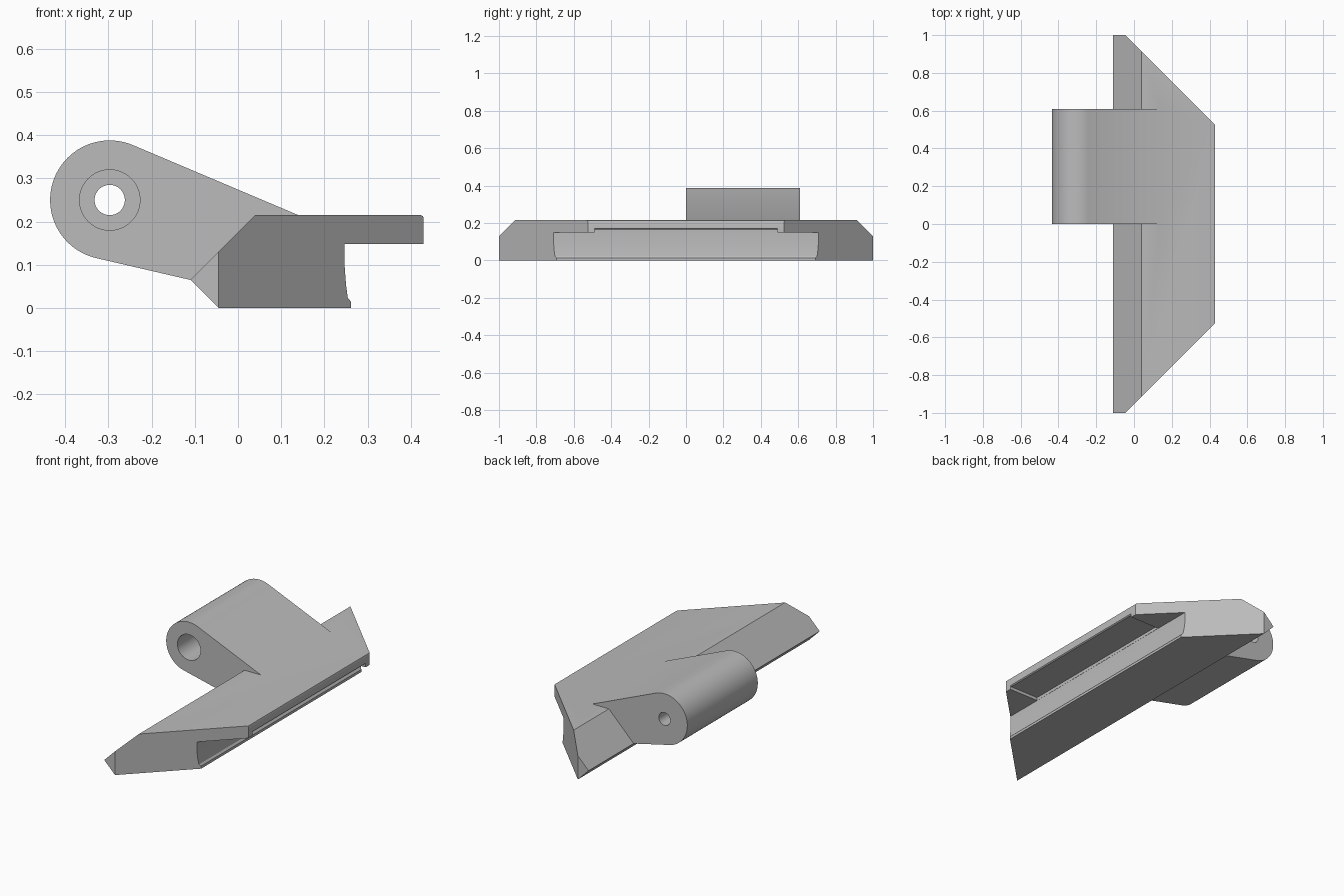
import bpy, bmesh
from math import atan2, acos, cos, sin, hypot, radians, pi

if "Cube" in bpy.data.objects:
    bpy.data.objects.remove(bpy.data.objects["Cube"])

grey = bpy.data.materials.new("plain grey")
grey.use_nodes = True
grey.diffuse_color = (0.5, 0.5, 0.5, 1)
grey.node_tree.nodes["Principled BSDF"].inputs["Base Color"].default_value = (0.5, 0.5, 0.5, 1)


def prism(name, profile, front, back, caps=None):
    """Extrude an (x, z) profile along y; front and back give y for each x."""
    bm = bmesh.new()
    a = [bm.verts.new((x, front(x), z)) for x, z in profile]
    b = [bm.verts.new((x, back(x), z)) for x, z in profile]
    n = len(profile)
    for i in range(n):
        j = (i + 1) % n
        bm.faces.new((a[i], a[j], b[j], b[i]))
    for cap in caps or [range(n)]:
        bm.faces.new([a[i] for i in reversed(cap)])
        bm.faces.new([b[i] for i in cap])
    bmesh.ops.recalc_face_normals(bm, faces=bm.faces)
    mesh = bpy.data.meshes.new(name)
    bm.to_mesh(mesh)
    bm.free()
    mesh.materials.append(grey)
    ob = bpy.data.objects.new(name, mesh)
    bpy.context.collection.objects.link(ob)
    return ob


def straight(name, profile, y0, y1):
    return prism(name, profile, lambda x: y0, lambda x: y1)


def circle(r, n=64):
    return [(CX + r * cos(2 * pi * i / n), CZ + r * sin(2 * pi * i / n)) for i in range(n)]


def combine(target, tool, operation):
    mod = target.modifiers.new(operation.title(), "BOOLEAN")
    mod.operation, mod.solver, mod.object = operation, "EXACT", tool
    bpy.context.view_layer.objects.active = target
    bpy.ops.object.modifier_apply(modifier=mod.name)
    bpy.data.objects.remove(tool)


# Clamp body: one cross-section with mitred ends
section = [(-0.11, 0.065), (-0.045, 0), (0.262, 0), (0.262, 0.014), (0.254, 0.024),
           (0.25, 0.055), (0.247, 0.095), (0.247, 0.148), (0.43, 0.148), (0.43, 0.208),
           (0.428, 0.213), (0.423, 0.215), (0.04, 0.215), (-0.045, 0.13)]
end = lambda x: min(1, 0.955 - x)
body = prism("hinge_bracket", section, lambda x: -end(x), end,
             caps=[[0, 1, 13], list(range(1, 14))])

# Shallow recess under the lip, with an eased outer edge
recess = straight("lip_recess", [(0.248, 0.12), (0.248, 0.165), (0.424, 0.165),
                                 (0.434, 0.173), (0.5, 0.173), (0.5, 0.12)], -0.49, 0.49)
combine(body, recess, "DIFFERENCE")

# Pivot arm: round end joined to the body by two tangents
CX, CZ, R = -0.297, 0.25, 0.138


def tangent_angle(x, z, side):
    dx, dz = x - CX, z - CZ
    return atan2(dz, dx) + side * acos(R / hypot(dx, dz))


root_top, root_low = (0.18, 0.198), (-0.08, 0.058)
start = tangent_angle(*root_top, 1)
stop = tangent_angle(*root_low, -1) + 2 * pi
steps = 48
arc = [(CX + R * cos(t), CZ + R * sin(t))
       for t in (start + (stop - start) * i / steps for i in range(steps + 1))]
arm = straight("pivot_arm", [root_top] + arc + [root_low], 0, 0.61)

# Pin hole and its counterbore
combine(arm, straight("pin_hole", circle(0.035), -0.1, 0.7), "DIFFERENCE")
combine(arm, straight("counterbore", circle(0.07), -0.1, 0.45), "DIFFERENCE")
combine(body, arm, "UNION")

bpy.ops.object.select_all(action="DESELECT")
body.select_set(True)
bpy.context.view_layer.objects.active = body
bpy.ops.object.shade_smooth_by_angle(angle=radians(25))
